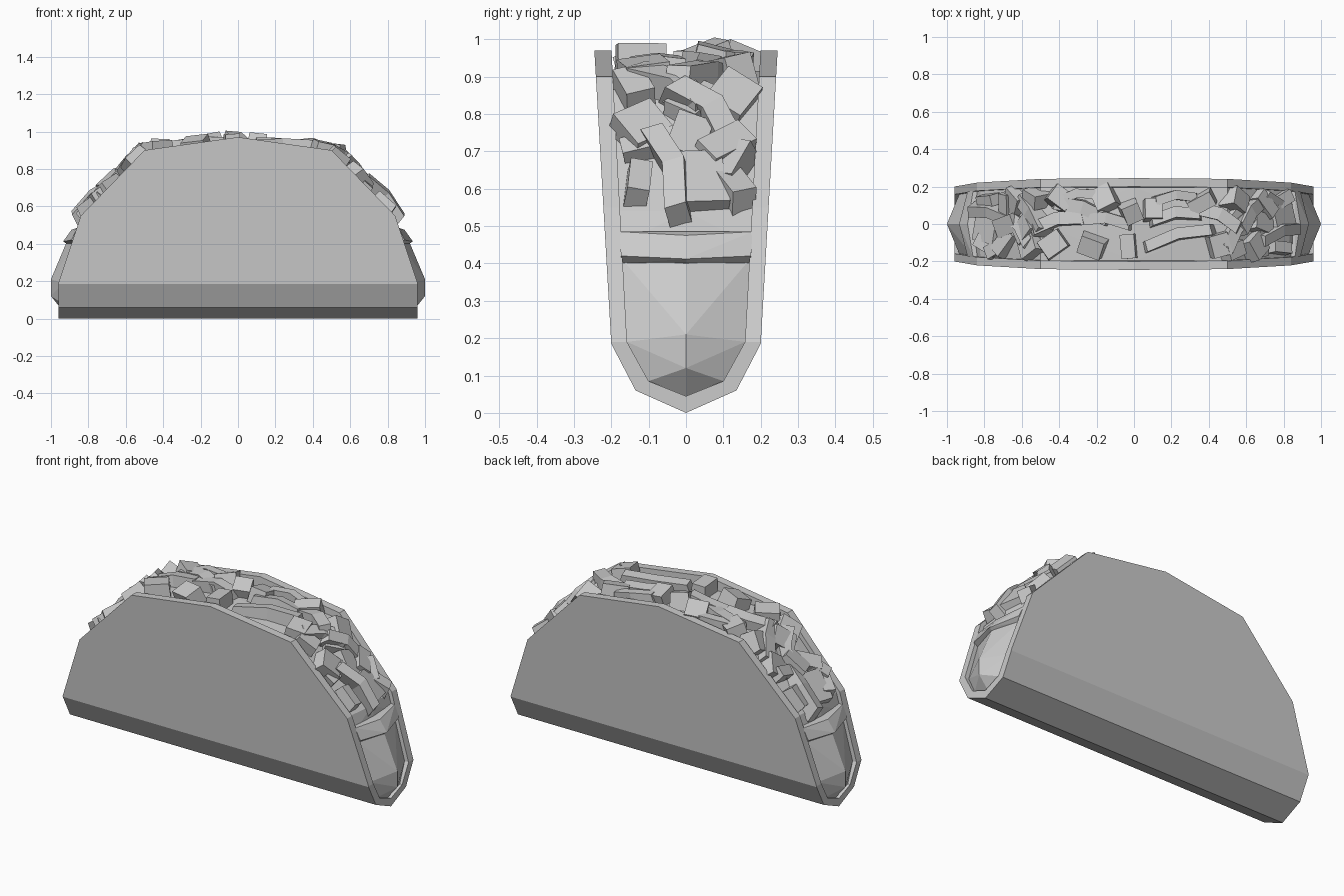
import bpy, bmesh, math, random
from mathutils import Matrix, Vector

random.seed(11)
if "Cube" in bpy.data.objects:
    bpy.data.objects.remove(bpy.data.objects["Cube"])

grey = bpy.data.materials.new("light grey")
grey.use_nodes = True
grey.diffuse_color = (0.6, 0.6, 0.6, 1)
grey.node_tree.nodes["Principled BSDF"].inputs["Base Color"].default_value = (0.6, 0.6, 0.6, 1)


def finish(bm, name):
    bmesh.ops.recalc_face_normals(bm, faces=bm.faces)
    mesh = bpy.data.meshes.new(name)
    bm.to_mesh(mesh)
    bm.free()
    mesh.materials.append(grey)
    obj = bpy.data.objects.new(name, mesh)
    bpy.context.collection.objects.link(obj)
    return obj


def prism(name, points, depth):
    """Extrude a closed outline along a vector, centred on the origin."""
    bm = bmesh.new()
    depth = Vector(depth)
    face = bm.faces.new([bm.verts.new(Vector(p) - depth / 2) for p in points])
    out = bmesh.ops.extrude_face_region(bm, geom=[face])["geom"]
    bmesh.ops.translate(bm, vec=depth, verts=[v for v in out if isinstance(v, bmesh.types.BMVert)])
    return finish(bm, name)


def hull(name, points):
    """Convex body from a quarter of its corners, mirrored in x and y."""
    bm = bmesh.new()
    for p in {(sx * x, sy * y, z) for x, y, z in points for sx in (-1, 1) for sy in (-1, 1)}:
        bm.verts.new(p)
    bmesh.ops.convex_hull(bm, input=bm.verts)
    bmesh.ops.dissolve_limit(bm, angle_limit=0.01, verts=bm.verts, edges=bm.edges)
    return finish(bm, name)


# Folded shell: trough profile trimmed to the side outline
outer = [(0.247, 1.0), (0.2, 0.185), (0.135, 0.06)]
inner = [(0.1, 0.085), (0.158, 0.19), (0.201, 1.0)]
loop = (outer + [(0, 0)] + [(-y, z) for y, z in reversed(outer)]
        + [(-y, z) for y, z in reversed(inner)] + [(0, 0.045)] + inner)
shell = prism("folded_shell", [(0, y, z) for y, z in loop], (2.2, 0, 0))
side = [(0.96, -0.1), (0.96, 0.19), (0.84, 0.55), (0.5, 0.9)]
outline = side + [(0, 0.97)] + [(-x, z) for x, z in reversed(side)]
cutter = prism("shell_outline_cutter", [(x, 0, z) for x, z in outline], (0, 1, 0))
cutter.hide_render = True
trim = shell.modifiers.new("trim", "BOOLEAN")
trim.operation, trim.solver, trim.object = "INTERSECT", "EXACT", cutter
bpy.context.view_layer.update()
trimmed = bpy.data.meshes.new_from_object(shell.evaluated_get(bpy.context.evaluated_depsgraph_get()))
shell.modifiers.clear()
shell.data = trimmed
bpy.data.objects.remove(cutter)

# Filling layers
hull("lower_filling", [(0.94, 0, 0.045), (0.945, 0.1, 0.085), (1, 0, 0.12), (1, 0, 0.21),
                       (0.935, 0.158, 0.19), (0.92, 0, 0.4), (0.865, 0.17, 0.41)])
hull("middle_layer", [(0.9, 0, 0.39), (0.865, 0.173, 0.4), (0.935, 0, 0.412),
                      (0.89, 0.174, 0.42), (0.89, 0, 0.475), (0.86, 0.178, 0.485)])
hull("upper_filling", [(0.86, 0, 0.45), (0.85, 0.175, 0.45), (0.84, 0, 0.54), (0.82, 0.18, 0.54),
                       (0.5, 0.196, 0.865), (0.5, 0, 0.875), (0, 0.198, 0.915), (0, 0, 0.92)])


# Loose pieces lie on the sloping top of the filling
def surface(x):
    a = abs(x)
    if a < 0.5:
        z, slope = 0.925 - 0.1 * a, 0.1
    else:
        z, slope = 0.875 - (a - 0.5), 1.0
    return Vector((x, 0, z)), math.atan(slope) * (1 if x > 0 else -1)


def piece(name, x, y, length, width, yaw, height=0.1, bend=0.0, sway=0.2):
    bm = bmesh.new()
    bmesh.ops.create_cube(bm, size=1)
    if bend:
        long_edges = [e for e in bm.edges if abs(e.verts[0].co.x - e.verts[1].co.x) > 0.5]
        bmesh.ops.subdivide_edges(bm, edges=long_edges, cuts=1)
    for v in bm.verts:
        taper = 0.85 if v.co.z > 0 else 1.0
        middle = bend if abs(v.co.x) < 0.1 else 0
        v.co = (v.co.x * length * taper, v.co.y * width + middle, v.co.z * height + abs(middle) * 0.5)
    spot, tilt = surface(x)
    spot.y = y
    turn = (Matrix.Rotation(tilt, 4, "Y") @ Matrix.Rotation(math.radians(yaw), 4, "Z")
            @ Matrix.Rotation(random.uniform(-2, 2) * sway, 4, "X")
            @ Matrix.Rotation(random.uniform(-1, 1) * sway, 4, "Y"))
    bm.transform(Matrix.Translation(spot) @ turn)
    return finish(bm, name)


# Chunks and strips along the top: x, y, length, width, yaw
chunks = [(-0.43, -0.11, 0.15, 0.11, 35), (-0.22, -0.11, 0.15, 0.1, -20), (-0.03, -0.12, 0.09, 0.13, 5),
          (0.1, 0.07, 0.11, 0.11, 0), (0.45, -0.11, 0.12, 0.12, 15), (-0.15, 0.13, 0.13, 0.12, 25),
          (-0.4, 0.13, 0.14, 0.1, -35), (0.36, 0.12, 0.16, 0.08, 30), (-0.02, 0.07, 0.11, 0.1, 20)]
for i, c in enumerate(chunks):
    piece(f"top_chunk_{i + 1}", *c, height=0.13)
strips = [(-0.28, 0.07, 0.34, 0.07, -18), (0.24, -0.08, 0.42, 0.06, 14), (0.45, 0.03, 0.28, 0.07, -25),
          (-0.4, 0.0, 0.32, 0.07, 12), (0.22, 0.03, 0.3, 0.06, 8), (0.22, 0.13, 0.26, 0.05, 5),
          (-0.15, 0.01, 0.3, 0.06, -6), (-0.3, 0.14, 0.24, 0.05, 10)]
for i, s in enumerate(strips):
    piece(f"top_strip_{i + 1}", *s, bend=0.025, sway=0.1)

# Pieces heaped on both ends, the second end turned half round
end_pieces = [(0.77, 0.03, 0.2, 0.14, 10), (0.75, -0.05, 0.34, 0.06, 12), (0.77, -0.13, 0.14, 0.06, -5),
              (0.67, -0.09, 0.07, 0.16, 10), (0.63, -0.12, 0.14, 0.12, 35), (0.54, -0.05, 0.28, 0.07, 48),
              (0.6, 0.04, 0.28, 0.07, 40), (0.54, 0.12, 0.14, 0.11, -30), (0.68, 0.1, 0.17, 0.08, -50),
              (0.72, 0.13, 0.15, 0.07, -25), (0.77, 0.12, 0.18, 0.07, 25), (0.56, 0.03, 0.16, 0.11, -40),
              (0.52, -0.14, 0.13, 0.08, 20), (0.66, 0.0, 0.16, 0.1, -15)]
for label, turn in (("left", 1), ("right", -1)):
    for i, (x, y, length, width, yaw) in enumerate(end_pieces):
        piece(f"{label}_end_piece_{i + 1}", turn * x, turn * y, length, width, yaw * turn,
              height=random.uniform(0.08, 0.12), bend=0.03 if length > 0.25 else 0, sway=0.15)
